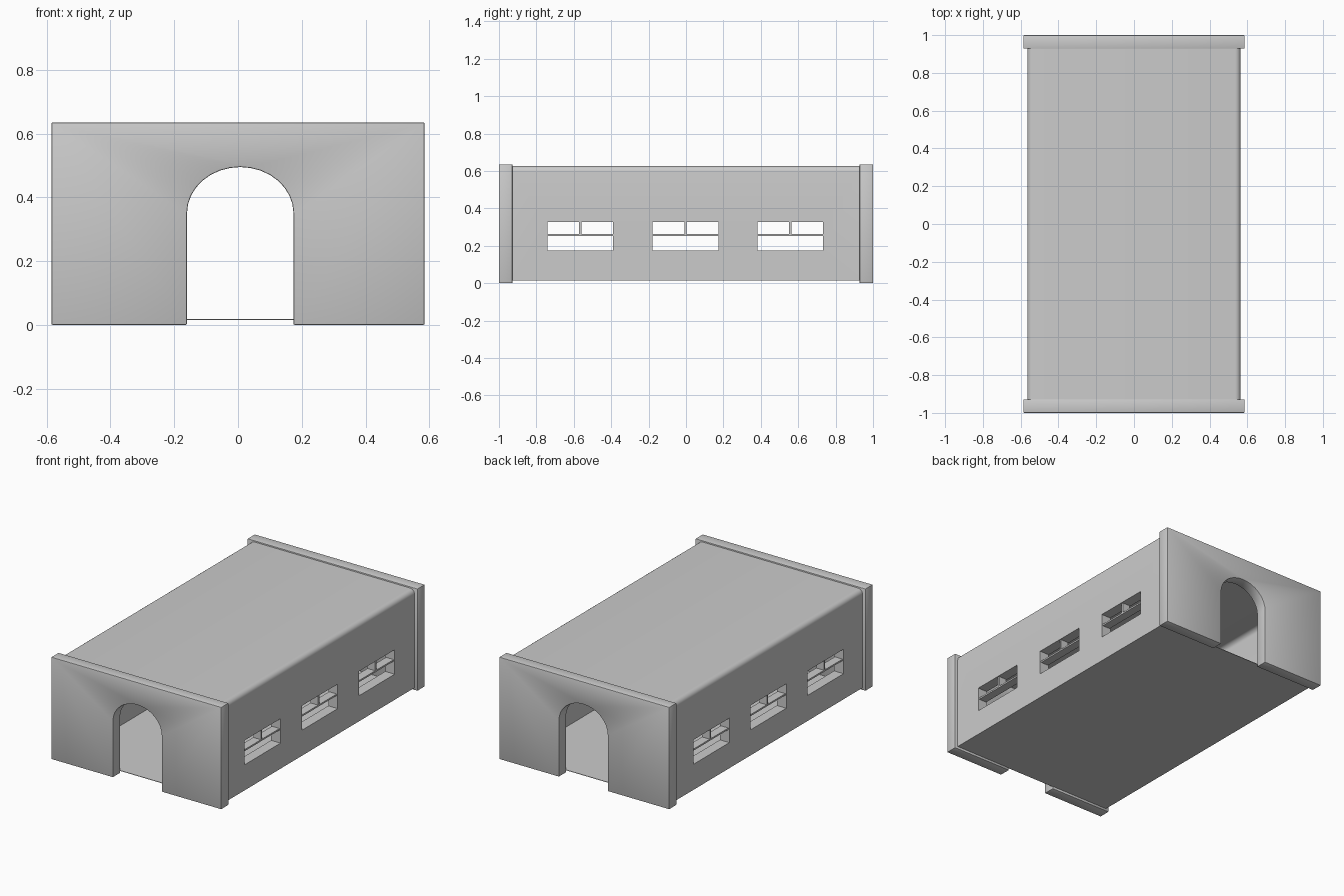
import bpy, bmesh
from math import sin, cos, pi, radians

if "Cube" in bpy.data.objects:
    bpy.data.objects.remove(bpy.data.objects["Cube"])


def finish(ob, bevel=0.0):
    """Optional edge rounding, then smooth shading with sharp edges kept."""
    bpy.ops.object.select_all(action='DESELECT')
    ob.select_set(True)
    bpy.context.view_layer.objects.active = ob
    if bevel:
        m = ob.modifiers.new("bevel", 'BEVEL')
        m.width, m.segments = bevel, 2
        m.limit_method, m.angle_limit = 'ANGLE', radians(50)
        bpy.ops.object.modifier_apply(modifier=m.name)
    bpy.ops.object.shade_smooth_by_angle(angle=radians(35))


def extrude_profile(name, points, y0, y1):
    """Closed (x, z) outline extruded along y."""
    bm = bmesh.new()
    face = bm.faces.new([bm.verts.new((x, y0, z)) for x, z in points])
    ext = bmesh.ops.extrude_face_region(bm, geom=[face])
    verts = [v for v in ext["geom"] if isinstance(v, bmesh.types.BMVert)]
    bmesh.ops.translate(bm, verts=verts, vec=(0, y1 - y0, 0))
    bmesh.ops.recalc_face_normals(bm, faces=bm.faces)
    me = bpy.data.meshes.new(name)
    bm.to_mesh(me)
    bm.free()
    ob = bpy.data.objects.new(name, me)
    bpy.context.collection.objects.link(ob)
    return ob


def box(name, x0, x1, y0, y1, z0, z1):
    return extrude_profile(name, [(x0, z0), (x1, z0), (x1, z1), (x0, z1)], y0, y1)


def rounded_hood(half, bottom, top, radius, n=6):
    """Inverted U outline with rounded top corners, left to right."""
    left = [(-half + radius - radius * cos(t), top - radius + radius * sin(t))
            for t in (i * pi / 2 / n for i in range(n + 1))]
    pts = [(-half, bottom)] + left
    return pts + [(-x, z) for x, z in reversed(pts)]


# Hollow body: side walls and roof in one shell
outer = rounded_hood(0.565, 0.015, 0.627, 0.03)
inner = rounded_hood(0.50, 0.015, 0.565, 0.03)
body = extrude_profile("walls_and_roof", outer + inner[::-1], -0.935, 0.935)

# Window openings cut through both side walls
WINDOWS = (-0.565, -0.003, 0.557)
HALF_W, Z0, Z1 = 0.176, 0.174, 0.326
for y in WINDOWS:
    cutter = box("window_cutter", -0.8, 0.8, y - HALF_W, y + HALF_W, Z0, Z1)
    cutter.hide_render = True
    m = body.modifiers.new("window", 'BOOLEAN')
    m.operation, m.solver, m.object = 'DIFFERENCE', 'EXACT', cutter
    bpy.context.view_layer.objects.active = body
    bpy.ops.object.modifier_apply(modifier=m.name)
    bpy.data.objects.remove(cutter)
finish(body)

# Window bars: one rail, with a short mullion above it
for side in (-1, 1):
    x0, x1 = sorted((side * 0.505, side * 0.558))
    for y in WINDOWS:
        rail = box("window_rail", x0, x1, y - HALF_W - 0.005, y + HALF_W + 0.005, 0.253, 0.263)
        mullion = box("window_mullion", x0, x1, y - 0.006, y + 0.006, 0.26, Z1 + 0.005)
        finish(rail)
        finish(mullion)

# Thin floor
finish(box("floor", -0.51, 0.51, -0.932, 0.932, 0.015, 0.018))

# End walls with an arched doorway
W, H = 0.585, 0.635
DOOR_X, DOOR_R, SPRING, RISE = 0.007, 0.167, 0.35, 0.145
arch = [(DOOR_X + DOOR_R * cos(i * pi / 16), SPRING + RISE * sin(i * pi / 16))
        for i in range(17)]
outline = ([(-W, 0), (-W, H), (W, H), (W, 0), (DOOR_X + DOOR_R, 0)]
           + arch + [(DOOR_X - DOOR_R, 0)])
for name, y0, y1 in (("front_end_wall", -1.0, -0.928), ("back_end_wall", 0.928, 1.0)):
    finish(extrude_profile(name, outline, y0, y1), bevel=0.004)
